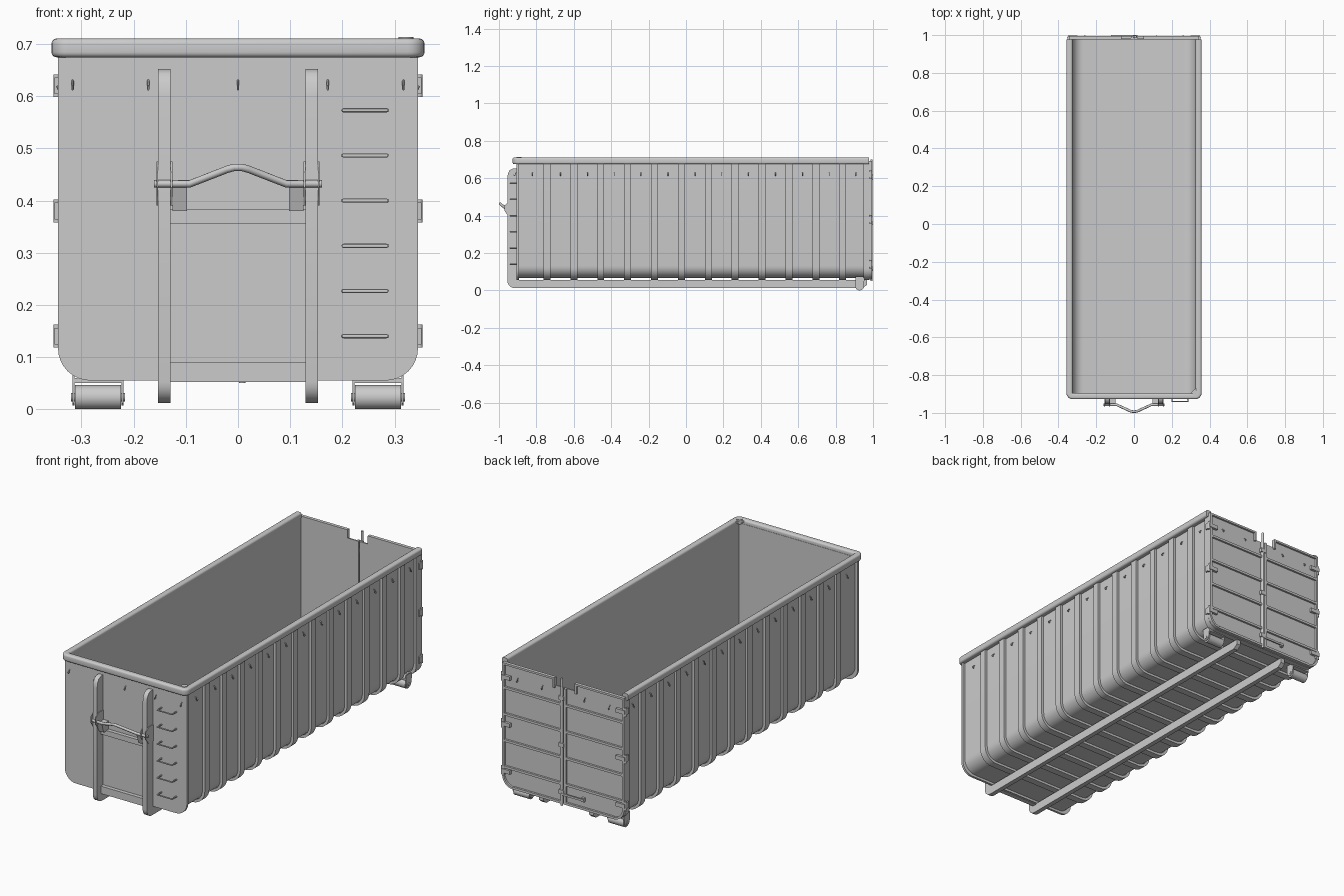
import bpy, bmesh
from math import sin, cos, pi

if "Cube" in bpy.data.objects:
    bpy.data.objects.remove(bpy.data.objects["Cube"])


def u_path(w, lo, hi, r, n=8):
    """U outline: down the left, round both lower corners, up the right."""
    pts = [(-w, hi)]
    for cx, a0 in ((-w + r, pi), (w - r, 1.5 * pi)):
        pts += [(cx + r * cos(a0 + i * pi / 2 / n), lo + r + r * sin(a0 + i * pi / 2 / n)) for i in range(n + 1)]
    return pts + [(w, hi)]


def u_ring(w, lo, hi, r, t):
    return u_path(w, lo, hi, r) + u_path(w - t, lo + t, hi, r - t)[::-1]


def prism(bm, pts, axis, a, b):
    """Extrude a 2D outline from a to b along an axis."""
    def place(p, d):
        return {'x': (d, p[0], p[1]), 'y': (p[0], d, p[1]), 'z': (p[0], p[1], d)}[axis]
    lo = [bm.verts.new(place(p, a)) for p in pts]
    hi = [bm.verts.new(place(p, b)) for p in pts]
    bm.faces.new(lo)
    bm.faces.new(hi[::-1])
    for i in range(len(pts)):
        j = (i + 1) % len(pts)
        bm.faces.new((lo[i], hi[i], hi[j], lo[j]))


def box(bm, x0, x1, y0, y1, z0, z1):
    prism(bm, [(x0, y0), (x1, y0), (x1, y1), (x0, y1)], 'z', z0, z1)


def cyl(bm, axis, c, r, a, b, n=24):
    prism(bm, [(c[0] + r * cos(2 * pi * i / n), c[1] + r * sin(2 * pi * i / n)) for i in range(n)], axis, a, b)


def finish(name, bm, mirror=False, bevel=0):
    bmesh.ops.recalc_face_normals(bm, faces=bm.faces)
    me = bpy.data.meshes.new(name)
    bm.to_mesh(me)
    bm.free()
    ob = bpy.data.objects.new(name, me)
    bpy.context.collection.objects.link(ob)
    if mirror:
        ob.modifiers.new("Mirror", 'MIRROR').use_mirror_merge = False
    if bevel:
        m = ob.modifiers.new("Bevel", 'BEVEL')
        m.width, m.segments, m.limit_method = bevel, 2, 'ANGLE'
    return ob


def tubes(name, paths, r, res=2):
    cu = bpy.data.curves.new(name, 'CURVE')
    cu.dimensions, cu.bevel_depth, cu.bevel_resolution, cu.use_fill_caps = '3D', r, res, True
    for path in paths:
        sp = cu.splines.new('POLY')
        sp.points.add(len(path) - 1)
        for p, co in zip(sp.points, path):
            p.co = (*co, 1)
    ob = bpy.data.objects.new(name, cu)
    bpy.context.collection.objects.link(ob)


# Body shell and front wall
bm = bmesh.new()
prism(bm, u_ring(.332, .067, .69, .065, .006), 'y', -.9, .976)
finish("body_shell", bm)
bm = bmesh.new()
prism(bm, u_path(.345, .055, .69, .062), 'y', -.906, -.894)
finish("front_wall", bm)

# Ribs wrapping the sides and floor, and the rear frame
rib_y = [-.743 + .1437 * i for i in range(12)]
bm = bmesh.new()
for y in rib_y:
    prism(bm, u_ring(.345, .055, .68, .07, .0135), 'y', y - .0185, y + .0185)
finish("side_ribs", bm)
bm = bmesh.new()
prism(bm, u_ring(.345, .055, .69, .062, .016), 'y', .948, .978)
finish("rear_frame", bm)

# Rounded top rim, open at the doors
bm = bmesh.new()
sec = []
for k, (su, sv) in enumerate(((1, 1), (-1, 1), (-1, -1), (1, -1))):
    sec += [(su * .006 + .01 * cos(k * pi / 2 + i * pi / 8), .6925 + sv * .008 + .01 * sin(k * pi / 2 + i * pi / 8))
            for i in range(5)]
stations = [(-.325, .978, pi)]
stations += [(-.325, -.895, pi + i * pi / 12) for i in range(7)]
stations += [(.325, -.895, 1.5 * pi + i * pi / 12) for i in range(7)]
stations += [(.325, .978, 2 * pi)]
rings = [[bm.verts.new((cx + cos(a) * (.0165 + u), cy + sin(a) * (.0165 + u), z)) for u, z in sec]
         for cx, cy, a in stations]
for r0, r1 in zip(rings, rings[1:]):
    for i in range(len(sec)):
        j = (i + 1) % len(sec)
        bm.faces.new((r0[i], r0[j], r1[j], r1[i]))
bm.faces.new(rings[0])
bm.faces.new(rings[-1])
finish("top_rim", bm)

# Corner gusset with round cap
bm = bmesh.new()
prism(bm, [(.335, -.905), (.335, -.86), (.29, -.905)], 'z', .698, .706)
cyl(bm, 'z', (.322, -.893), .014, .69, .713)
finish("corner_cap", bm)

# Skid rails running up the front as posts
bm = bmesh.new()
bend = [(-.915 + .04 * cos(pi + i * pi / 12), .052 + .04 * sin(pi + i * pi / 12)) for i in range(7)]
prism(bm, [(-.905, .652), (-.925, .652), (-.942, .643), (-.952, .625), (-.955, .6)] + bend
      + [(.945, .012), (.968, .03), (.968, .056), (-.905, .056)], 'x', .129, .153)
finish("skid_rail", bm, mirror=True)

# Front cross beams
bm = bmesh.new()
box(bm, -.13, .13, -.925, -.9, .356, .383)
box(bm, -.13, .13, -.925, -.9, .052, .09)
finish("front_cross_beams", bm)

# Lifting bar with its side plates and blocks
bm = bmesh.new()
plate = [(-.904, .475), (-.945, .475), (-.97, .455), (-.97, .425), (-.945, .39), (-.904, .39)]
for x in (.126, .153):
    prism(bm, plate, 'x', x, x + .003)
prism(bm, [(-.904, .425), (-.96, .425), (-.945, .38), (-.904, .38)], 'x', .098, .126)
finish("lifting_bracket", bm, mirror=True)
half = [(.161, -.957, .432), (.092, -.957, .432), (.02, -.99, .46), (.007, -.993, .4635)]
tubes("lifting_bar", [[(-x, y, z) for x, y, z in half] + half[::-1]], .007, 4)

# Ladder rungs
tubes("ladder_rungs", [[(.202, -.9, z), (.202, -.94, z), (.285, -.94, z), (.285, -.9, z)]
                       for z in [.14 + .0866 * i for i in range(6)]], .004)

# Cover hooks on sides, front and doors
hooks = []


def hook(x, y, nx, ny):
    prof = [(0, .63), (.008, .626), (.008, .615), (.014, .613), (.016, .62)]
    hooks.append([(x + nx * d, y + ny * d, z) for d, z in prof])


for y in [-.82] + [y + .072 for y in rib_y]:
    for s in (-1, 1):
        hook(s * .331, y, s, 0)
for x in (-.317, -.172, 0, .172, .317):
    hook(x, -.905, 0, -1)
for x in (-.26, -.12, .12, .26):
    hook(x, .984, 0, .9)
tubes("cover_hooks", hooks, .0022, 1)

# Rear doors: notched panels with raised frames
for name, s, notch in (("left_door", -1, .065), ("right_door", 1, .05)):
    bm = bmesh.new()
    corner = [(.285 + .06 * sin(i * pi / 12), .118 - .06 * cos(i * pi / 12)) for i in range(7)]
    out = [(.003, .058)] + corner + [(.345, .692), (notch, .692), (notch, .65), (.003, .65)]
    prism(bm, [(s * x, z) for x, z in out], 'y', .977, .984)

    def bar(x0, x1, z0, z1, y1=.994):
        box(bm, min(s * x0, s * x1), max(s * x0, s * x1), .983, y1, z0, z1)

    bar(.333, .345, .118, .692)
    bar(.003, .016, .06, .65)
    bar(notch, notch + .01, .64, .692)
    bar(notch, .345, .682, .692)
    bar(.003, .285, .058, .07)
    for z in (.16, .295, .43, .565):
        bar(.016, .333, z - .006, z + .006)
    # raised lip round the lower corner
    prism(bm, [(s * x, z) for x, z in corner + [(x - .008, z + .008) for x, z in corner[::-1]]], 'y', .983, .994)
    finish(name, bm)

# Locking rod and lever
bm = bmesh.new()
cyl(bm, 'z', (.008, .992), .006, .05, .7, 12)
for z in (.12, .36, .6):
    box(bm, -.006, .022, .984, .9985, z - .01, z + .01)
box(bm, -.12, .012, .994, 1.0, .105, .115)
box(bm, -.12, -.105, .984, .997, .1, .12)
finish("door_lock", bm)

# Door hinges
bm = bmesh.new()
for z in (.62, .38, .14):
    cyl(bm, 'z', (.348, .988), .006, z - .022, z + .022, 12)
    box(bm, .338, .352, .965, .988, z - .016, z + .016)
    box(bm, .3, .35, .984, .997, z - .01, z + .01)
finish("door_hinges", bm, mirror=True)

# Rear rollers and their brackets
bm = bmesh.new()
cyl(bm, 'x', (.928, .023), .023, .224, .312, 32)
cyl(bm, 'x', (.928, .023), .008, .217, .32, 16)
finish("rear_roller", bm, mirror=True)
bm = bmesh.new()
side = [(.905, .075), (.955, .075), (.95, .03), (.942, .012), (.928, .007), (.914, .012), (.907, .03)]
prism(bm, side, 'x', .219, .223)
prism(bm, side, 'x', .313, .317)
box(bm, .219, .317, .905, .955, .05, .06)
finish("roller_bracket", bm, mirror=True)

# Turn curves into meshes and shade by angle
bpy.ops.object.select_all(action='DESELECT')
for ob in bpy.context.collection.objects:
    ob.select_set(True)
    if ob.type == 'CURVE':
        bpy.context.view_layer.objects.active = ob
bpy.ops.object.convert(target='MESH')
bpy.ops.object.shade_smooth_by_angle(angle=.6)
